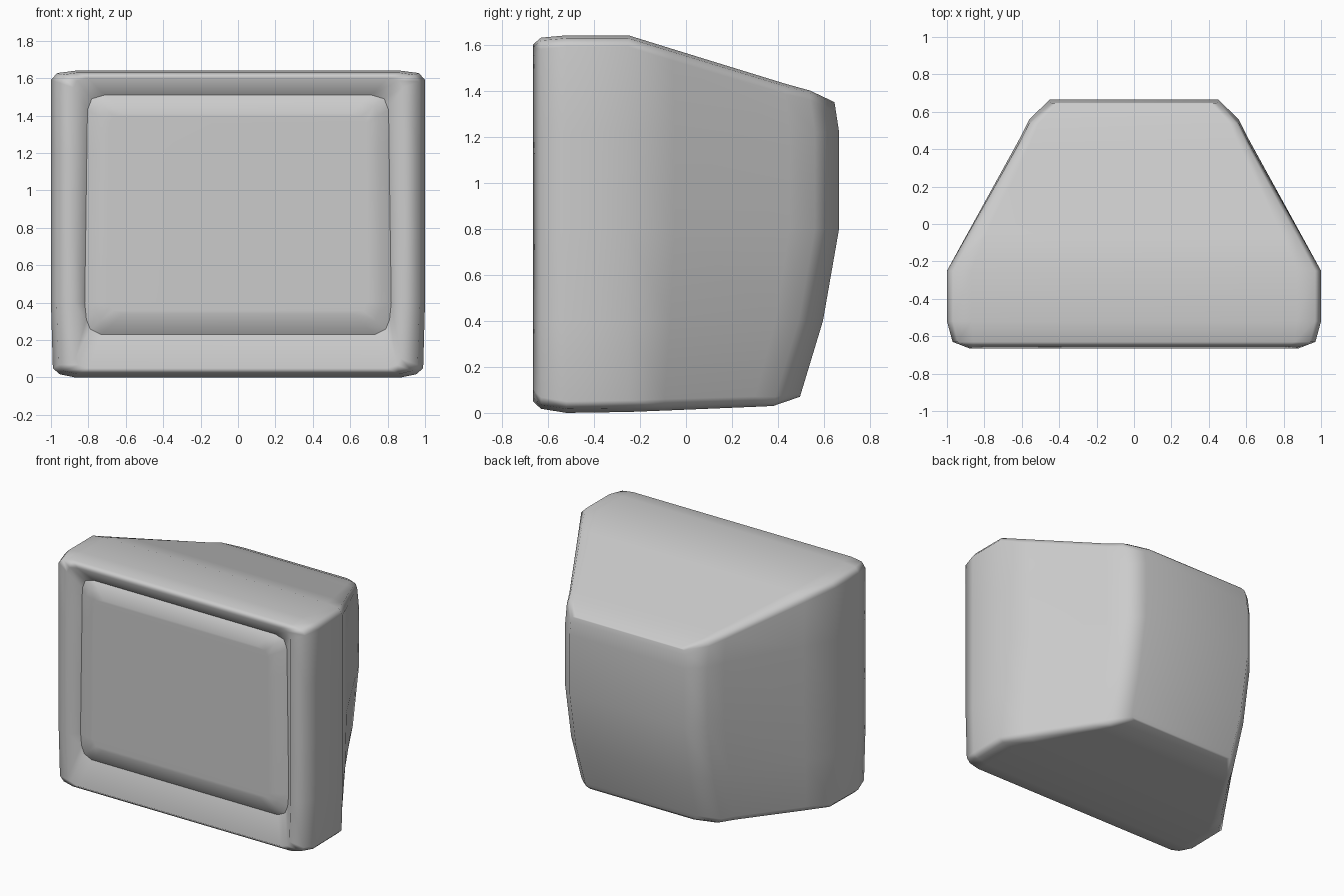
import bpy, bmesh

cube = bpy.data.objects.get("Cube")
if cube:
    bpy.data.objects.remove(cube, do_unlink=True)

grey = bpy.data.materials.new("light grey")
grey.use_nodes = True
COLOUR = (0.6, 0.6, 0.6, 1)
grey.diffuse_color = COLOUR
grey.node_tree.nodes["Principled BSDF"].inputs["Base Color"].default_value = COLOUR

# Rear wall profile: y offset against height
LEAN = [(0.0, -0.19), (0.07, -0.17), (0.4, -0.07), (0.8, 0), (1.22, 0), (1.35, -0.02), (1.7, -0.03)]


def lean(z):
    for (za, ya), (zb, yb) in zip(LEAN, LEAN[1:]):
        if z <= zb:
            return ya + (yb - ya) * (z - za) / (zb - za)
    return LEAN[-1][1]


def outline(y, w, z0, z1, cx, cz, lean_amount=0.0, taper=0.0):
    """Rounded, mirrored cross-section facing the front."""
    half = [(w - cx, z1), (w - cx * 0.25, z1 - cz * 0.25), (w, z1 - cz)]
    half += [(w, z) for z in (1.22, 0.8, 0.4)]
    half += [(w - 0.01, z0 + cz), (w - cx * 0.35, z0 + cz * 0.35), (w - cx, z0)]
    half = [(x - taper * z, y + lean_amount * lean(z), z) for x, z in half]
    return half + [(-x, y, z) for x, y, z in reversed(half)]


def loft(name, rings, cap_last=True):
    bm = bmesh.new()
    loops = [[bm.verts.new(p) for p in ring] for ring in rings]
    n = len(loops[0])
    for a, b in zip(loops, loops[1:]):
        for i in range(n):
            j = (i + 1) % n
            bm.faces.new((a[i], a[j], b[j], b[i]))
    # Close the end with horizontal strips
    if cap_last:
        end = loops[-1]
        for i in range(n // 2 - 1):
            bm.faces.new((end[i], end[i + 1], end[n - 2 - i], end[n - 1 - i]))
    bmesh.ops.recalc_face_normals(bm, faces=bm.faces)
    # Open shells: make the end cap point away from the loft's start
    bm.faces.ensure_lookup_table()
    direction = rings[-1][0][1] - rings[0][0][1]
    if bm.faces[-1].normal.y * direction < 0:
        bmesh.ops.reverse_faces(bm, faces=bm.faces)
    mesh = bpy.data.meshes.new(name)
    bm.to_mesh(mesh)
    bm.free()
    mesh.materials.append(grey)
    for face in mesh.polygons:
        face.use_smooth = True
    obj = bpy.data.objects.new(name, mesh)
    bpy.context.collection.objects.link(obj)
    obj.modifiers.new("Weighted normals", "WEIGHTED_NORMAL")
    return obj


# Recessed opening shared by the casing and the glass
opening = outline(-0.60, 0.825, 0.23, 1.51, 0.09, 0.08, taper=0.014)

# Casing: funnel frame, rounded front rim, tapering rear
loft("monitor_casing", [
    opening,
    outline(-0.665, 0.88, 0.05, 1.60, 0.08, 0.05),
    outline(-0.63, 0.97, 0.018, 1.63, 0.11, 0.05),
    outline(-0.52, 1.0, 0.0, 1.64, 0.13, 0.05),
    outline(-0.25, 1.0, 0.004, 1.64, 0.13, 0.05),
    outline(-0.05, 0.89, 0.01, 1.58, 0.10, 0.05, 0.25),
    outline(0.45, 0.615, 0.026, 1.43, 0.06, 0.045, 0.88),
    outline(0.56, 0.56, 0.03, 1.40, 0.05, 0.04, 1.0),
    outline(0.665, 0.45, 0.07, 1.35, 0.04, 0.04, 1.0),
])

# Screen glass bulging inside the frame
loft("screen_glass", [
    opening,
    outline(-0.63, 0.77, 0.28, 1.47, 0.09, 0.07, taper=0.014),
    outline(-0.643, 0.70, 0.34, 1.41, 0.08, 0.05, taper=0.012),
])
